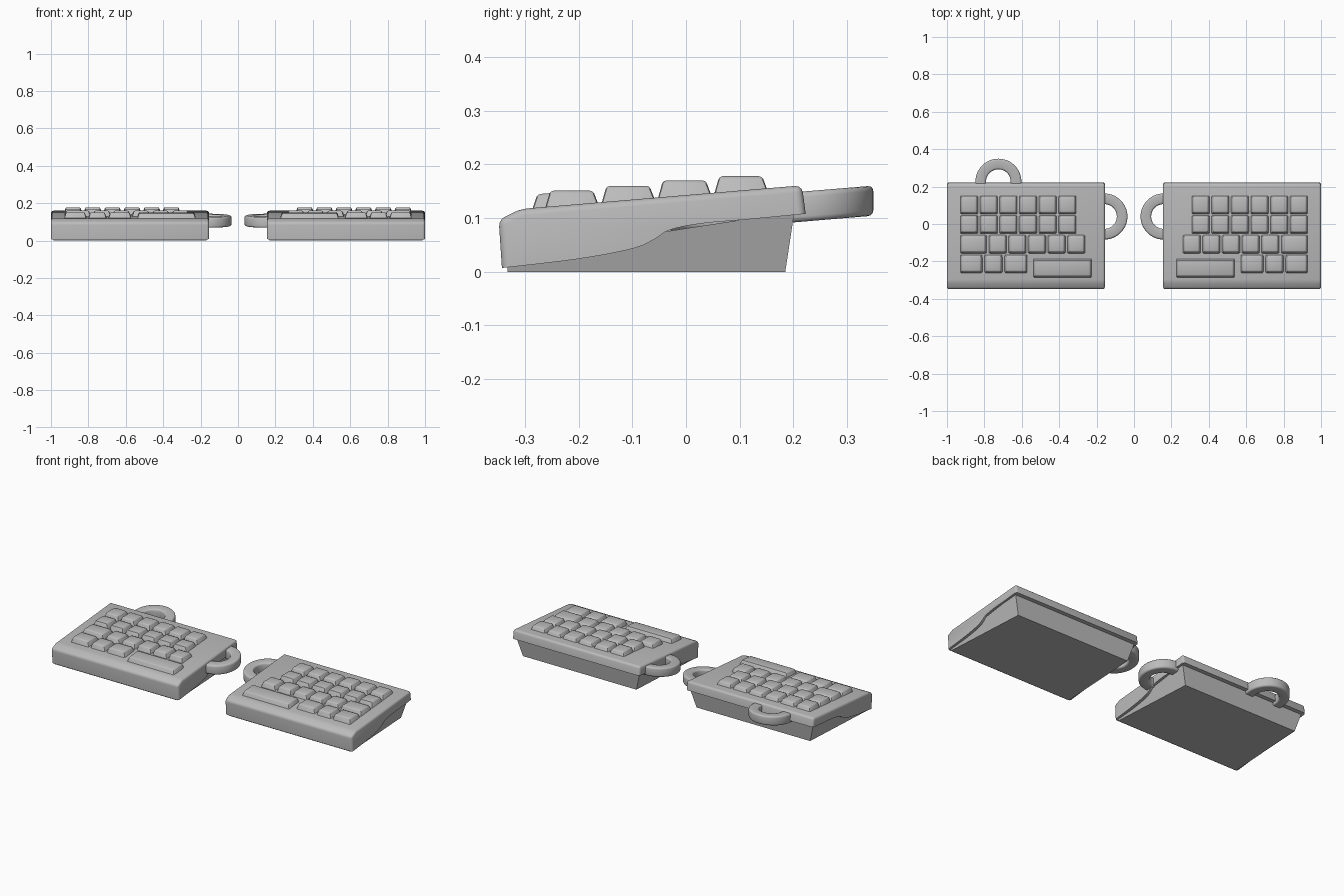
import bpy, bmesh, math
from mathutils import Vector

old = bpy.data.objects.get("Cube")
if old:
    bpy.data.objects.remove(old, do_unlink=True)

GREY = (0.5, 0.5, 0.5, 1)
mat = bpy.data.materials.new("light_grey_plastic")
mat.use_nodes = True
mat.diffuse_color = GREY
mat.node_tree.nodes["Principled BSDF"].inputs["Base Color"].default_value = GREY

SLOPE = 0.084
X_OUT, X_IN = 1.0, 0.155


def deck(y):
    """Height of the tilted top deck."""
    return 0.117 + SLOPE * (y + 0.305)


def finish(bm, name):
    bmesh.ops.recalc_face_normals(bm, faces=bm.faces)
    mesh = bpy.data.meshes.new(name)
    bm.to_mesh(mesh)
    bm.free()
    obj = bpy.data.objects.new(name, mesh)
    bpy.context.collection.objects.link(obj)
    mesh.materials.append(mat)
    bpy.ops.object.select_all(action='DESELECT')
    obj.select_set(True)
    bpy.context.view_layer.objects.active = obj
    bpy.ops.object.shade_smooth_by_angle(angle=math.radians(35))
    return obj


def loft(bm, loops, closed=False):
    """Skin matching point loops; cap the ends unless closed."""
    rings = [[bm.verts.new(p) for p in loop] for loop in loops]
    n = len(rings[0])
    for a, b in zip(rings, rings[1:]):
        for i in range(n):
            j = (i + 1) % n
            bm.faces.new((a[i], a[j], b[j], b[i]))
    bm.faces.new(rings[0][::-1])
    bm.faces.new(rings[-1])
    return rings


def bevel(bm, edges, width, segments=3):
    bmesh.ops.recalc_face_normals(bm, faces=bm.faces)
    bmesh.ops.bevel(bm, geom=edges, offset=width, segments=segments,
                    profile=0.5, affect='EDGES', clamp_overlap=True)


def smooth_path(points, steps=5):
    """Catmull-Rom curve through 2D points."""
    pts = [Vector(p) for p in points]
    pts = [pts[0]] + pts + [pts[-1]]
    out = []
    for a, b, c, d in zip(pts, pts[1:], pts[2:], pts[3:]):
        for k in range(steps):
            t = k / steps
            out.append(0.5 * (2 * b + (c - a) * t + (2 * a - 5 * b + 4 * c - d) * t * t
                              + (3 * b - a - 3 * c + d) * t ** 3))
    return out + [pts[-1]]


# Cover: wedge profile with a wavy lower edge, extruded across the half
def cover(side, name):
    top = [(-0.343, 0.007), (-0.349, 0.097), (-0.308, 0.117), (0.216, 0.161), (0.223, 0.108)]
    wave = smooth_path([(0.223, 0.108), (0.12, 0.098), (0.03, 0.09), (-0.03, 0.078),
                        (-0.06, 0.06), (-0.1, 0.043), (-0.2, 0.024), (-0.343, 0.007)])
    profile = top + [tuple(p) for p in wave[1:-1]]
    bm = bmesh.new()
    rings = loft(bm, [[(side * x, y, z) for y, z in profile] for x in (X_IN, X_OUT)])
    edges = [bm.edges.get((r[i], r[i + 1])) for r in rings for i in range(4)]
    edges += [bm.edges.get((rings[0][i], rings[1][i])) for i in (1, 2, 3)]
    bevel(bm, edges, 0.013)
    finish(bm, name)


# Base: tapered foot, flaring up to meet the cover
def base(side, name):
    def level(front_inset, back_inset, y0, z0, y1, z1):
        return [(side * (X_IN + front_inset), y0, z0), (side * (X_OUT - front_inset), y0, z0),
                (side * (X_OUT - back_inset), y1, z1), (side * (X_IN + back_inset), y1, z1)]
    bm = bmesh.new()
    loft(bm, [level(0.015, 0.045, -0.333, 0, 0.185, 0),
              level(0.008, 0.012, -0.331, 0.03, 0.202, 0.112)])
    finish(bm, name)


# Keycap: tapered block with softened edges
def keycap(side, x0, x1, y0, y1, top, tilt, name):
    inset = 0.01
    lower = [(x0, y0), (x1, y0), (x1, y1), (x0, y1)]
    upper = [(x0 + inset, y0 + inset), (x1 - inset, y0 + inset),
             (x1 - inset, y1 - inset), (x0 + inset, y1 - inset)]
    mid = (y0 + y1) / 2
    bm = bmesh.new()
    rings = loft(bm, [[(side * x, y, deck(y) - 0.004) for x, y in lower],
                      [(side * x, y, top + tilt * (y - mid)) for x, y in upper]])
    edges = [e for e in bm.edges if any(v in rings[1] for v in e.verts)]
    bevel(bm, edges, 0.006, 2)
    finish(bm, name)


def keys(side, label):
    pitch, w, outer = 0.105, 0.097, 0.93
    full = [(outer - i * pitch - w, outer - i * pitch) for i in range(6)]
    shifted = [(0.787, outer)] + [(0.68 - i * pitch, 0.777 - i * pitch) for i in range(5)]
    bottom = [(0.81, outer), (0.703, 0.8), (0.57, 0.693)]
    rows = [(full, 0.052, 0.178), (full, -0.053, 0.17),
            (shifted, -0.158, 0.16), (bottom, -0.263, 0.151)]
    for r, (spans, y0, top) in enumerate(rows, 1):
        for k, (x0, x1) in enumerate(spans, 1):
            keycap(side, x0, x1, y0, y0 + 0.1, top, 0, f"{label}_key_row{r}_{k}")
    keycap(side, 0.225, 0.54, -0.287, -0.185, 0.148, SLOPE, f"{label}_space_bar")


# Loop handle: half ring with a rounded rectangular section, tilted with the deck
def handle(cx, cy, direction, name):
    outer, inner, half, c = 0.123, 0.066, 0.028, 0.01
    section = []
    for r, h, start in ((outer, half, 0), (inner, half, 90),
                        (inner, -half, 180), (outer, -half, 270)):
        sr, sh = (1 if r == outer else -1), (1 if h > 0 else -1)
        for k in range(4):
            a = math.radians(start + 30 * k)
            section.append((r - sr * c + c * math.cos(a), h - sh * c + c * math.sin(a)))
    out = Vector(direction)
    across = Vector((-out.y, out.x))
    stations = [(0, -0.03)] + [(math.pi * i / 32, 0) for i in range(33)] + [(math.pi, -0.03)]
    loops = []
    for a, push in stations:
        loop = []
        for r, h in section:
            p = Vector((cx, cy)) + across * (r * math.cos(a)) + out * (r * math.sin(a) + push)
            loop.append((p.x, p.y, 0.1065 + SLOPE * (p.y - 0.04) + h))
        loops.append(loop)
    bm = bmesh.new()
    loft(bm, loops)
    finish(bm, name)


for side, label in ((1, "left"), (-1, "right")):
    cover(side, f"{label}_cover")
    base(side, f"{label}_base")
    keys(side, label)
    handle(side * 0.158, 0.04, (-side, 0), f"{label}_inner_loop")
handle(-0.725, 0.226, (0, 1), "right_back_loop")
